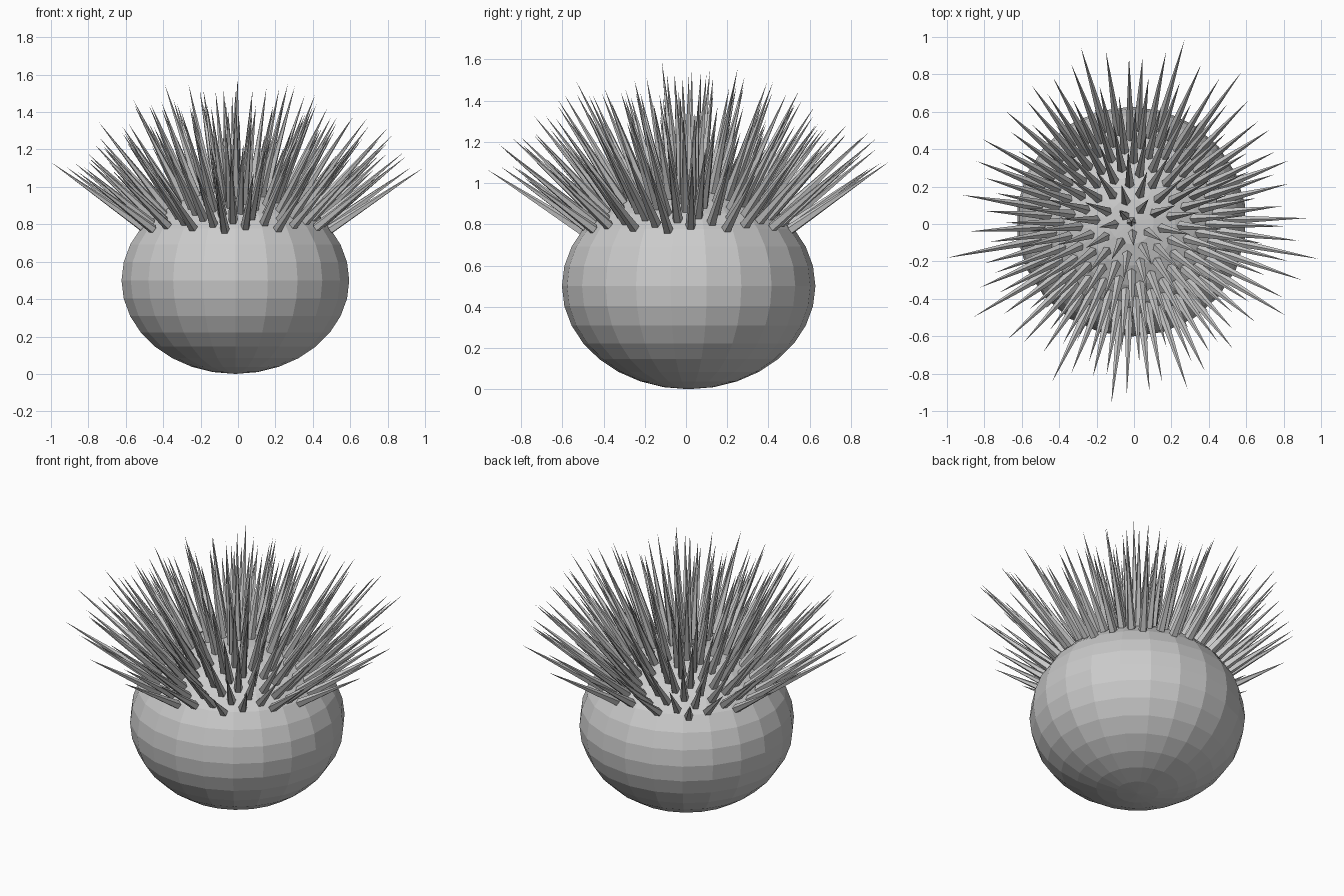
import bpy, bmesh, math, random
from mathutils import Vector, Matrix

if "Cube" in bpy.data.objects:
    bpy.data.objects.remove(bpy.data.objects["Cube"])

random.seed(11)
CENTRE = Vector((-0.014, 0.013, 0.5))
RX, RZ = 0.615, 0.5
SPINES = 160


def make_object(name, bm):
    mesh = bpy.data.meshes.new(name)
    bm.to_mesh(mesh)
    bm.free()
    obj = bpy.data.objects.new(name, mesh)
    bpy.context.collection.objects.link(obj)
    return obj


# Squashed faceted ball, a vertex column facing front
bm = bmesh.new()
bmesh.ops.create_uvsphere(bm, u_segments=22, v_segments=16, radius=1)
first = max((v.co for v in bm.verts if abs(v.co.z) < 1e-4), key=lambda c: c.y)
turn = math.pi / 2 - math.atan2(first.y, first.x)
bm.transform(Matrix.Translation(CENTRE) @ Matrix.Diagonal((RX, RX, RZ, 1))
             @ Matrix.Rotation(turn, 4, 'Z'))
make_object("body", bm)

# Spines over the upper cap in a golden spiral, rooted on the squashed surface
bm = bmesh.new()
golden = math.pi * (3 - math.sqrt(5))
for i in range(SPINES):
    c = 1 - 0.465 * i / SPINES
    s = math.sqrt(1 - c * c)
    a = i * golden
    d = Vector((s * math.cos(a), s * math.sin(a), c))
    root = CENTRE + Vector((d.x * RX, d.y * RX, d.z * RZ))
    length = random.uniform(0.45, 0.61)
    place = (Matrix.Translation(root + d * length / 2)
             @ d.to_track_quat('Z', 'Y').to_matrix().to_4x4())
    bmesh.ops.create_cone(bm, cap_ends=True, segments=5, radius1=0.026,
                          radius2=0.0, depth=length, matrix=place)
make_object("spines", bm)
